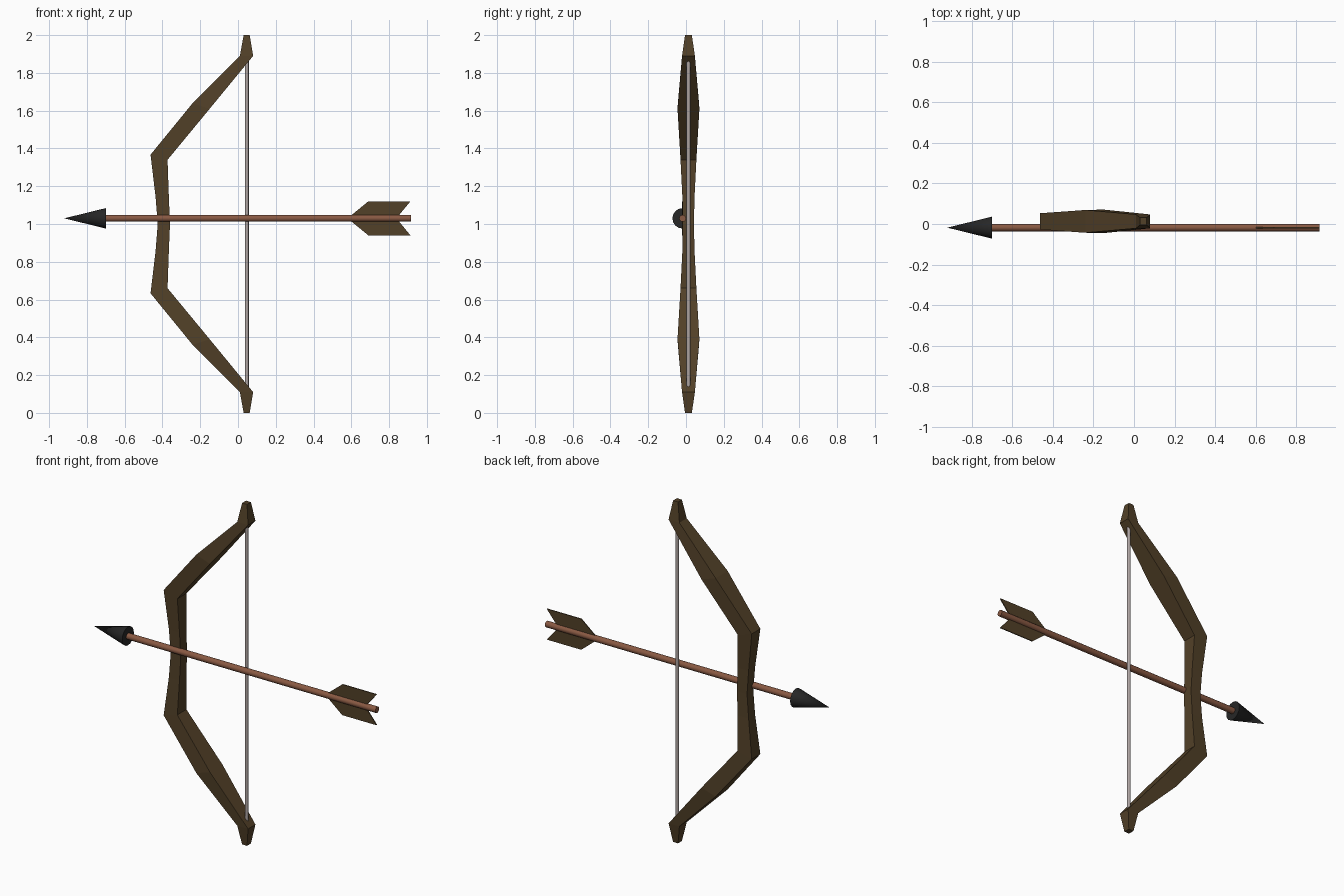
import bpy
import bmesh
from math import radians
from mathutils import Vector

if "Cube" in bpy.data.objects:
    bpy.data.objects.remove(bpy.data.objects["Cube"])


def material(name, color):
    m = bpy.data.materials.new(name)
    m.use_nodes = True
    m.diffuse_color = (*color, 1)
    m.node_tree.nodes["Principled BSDF"].inputs["Base Color"].default_value = (*color, 1)
    return m


DARK_WOOD = material("dark wood", (0.085, 0.052, 0.021))
RED_WOOD = material("reddish wood", (0.25, 0.1, 0.055))
IRON = material("black iron", (0.02, 0.02, 0.02))
CORD = material("pale cord", (0.42, 0.37, 0.36))

BOW_Y = 0.013
ARROW_Y, ARROW_Z = -0.018, 1.03


def finish(bm, name, mat):
    bmesh.ops.recalc_face_normals(bm, faces=bm.faces)
    mesh = bpy.data.meshes.new(name)
    bm.to_mesh(mesh)
    bm.free()
    mesh.materials.append(mat)
    ob = bpy.data.objects.new(name, mesh)
    bpy.context.collection.objects.link(ob)
    return ob


def rod(name, start, end, r1, r2, sides, mat):
    """Round bar or cone between two points."""
    a, b = Vector(start), Vector(end)
    bm = bmesh.new()
    bmesh.ops.create_cone(bm, cap_ends=True, segments=sides, radius1=r1,
                          radius2=r2, depth=(b - a).length)
    ob = finish(bm, name, mat)
    ob.location = (a + b) / 2
    ob.rotation_euler = (b - a).to_track_quat("Z", "Y").to_euler()
    bpy.ops.object.select_all(action="DESELECT")
    ob.select_set(True)
    bpy.context.view_layer.objects.active = ob
    bpy.ops.object.shade_smooth_by_angle(angle=radians(50))
    return ob


# Bow stave: upper half as (outer x, z), (inner x, z), outer and inner half width
upper = [
    ((-0.425, 1.0), (-0.36, 1.0), 0.029, 0.029),
    ((-0.436, 1.14), (-0.366, 1.14), 0.030, 0.032),
    ((-0.463, 1.367), (-0.373, 1.34), 0.040, 0.042),
    ((-0.24, 1.64), (-0.15, 1.61), 0.056, 0.058),
    ((0.01, 1.89), (0.08, 1.89), 0.034, 0.034),
    ((0.03, 2.0), (0.062, 2.0), 0.018, 0.018),
]
lower = [((o[0], 2 - o[1]), (i[0], 2 - i[1]), wo, wi) for o, i, wo, wi in upper[:0:-1]]

bm = bmesh.new()
rings = []
for (ox, oz), (ix, iz), wo, wi in lower + upper:
    corners = [(ox, -wo, oz), (ix, -wi, iz), (ix, wi, iz), (ox, wo, oz)]
    rings.append([bm.verts.new((x, BOW_Y + y, z)) for x, y, z in corners])
for low, high in zip(rings, rings[1:]):
    for k in range(4):
        n = (k + 1) % 4
        bm.faces.new((low[k], low[n], high[n], high[k]))
bm.faces.new(rings[0])
bm.faces.new(rings[-1])
finish(bm, "bow_stave", DARK_WOOD)

# Bowstring
rod("bowstring", (0.047, BOW_Y, 0.135), (0.047, BOW_Y, 1.865), 0.01, 0.01, 12, CORD)

# Arrow
rod("arrow_shaft", (-0.72, ARROW_Y, ARROW_Z), (0.915, ARROW_Y, ARROW_Z), 0.018, 0.018, 12, RED_WOOD)
rod("arrow_head", (-0.70, ARROW_Y, ARROW_Z), (-0.92, ARROW_Y, ARROW_Z), 0.054, 0.0, 16, IRON)

# Feather vanes above and below the shaft
profile = [(0.58, 0), (0.69, 0.09), (0.913, 0.09), (0.855, 0.02), (0.85, 0)]
for name, side in (("upper_vane", 1), ("lower_vane", -1)):
    bm = bmesh.new()
    face = bm.faces.new([bm.verts.new((x, ARROW_Y - 0.003, ARROW_Z + side * h))
                         for x, h in profile])
    grown = bmesh.ops.extrude_face_region(bm, geom=[face])["geom"]
    moved = [v for v in grown if isinstance(v, bmesh.types.BMVert)]
    bmesh.ops.translate(bm, verts=moved, vec=(0, 0.006, 0))
    finish(bm, name, DARK_WOOD)
